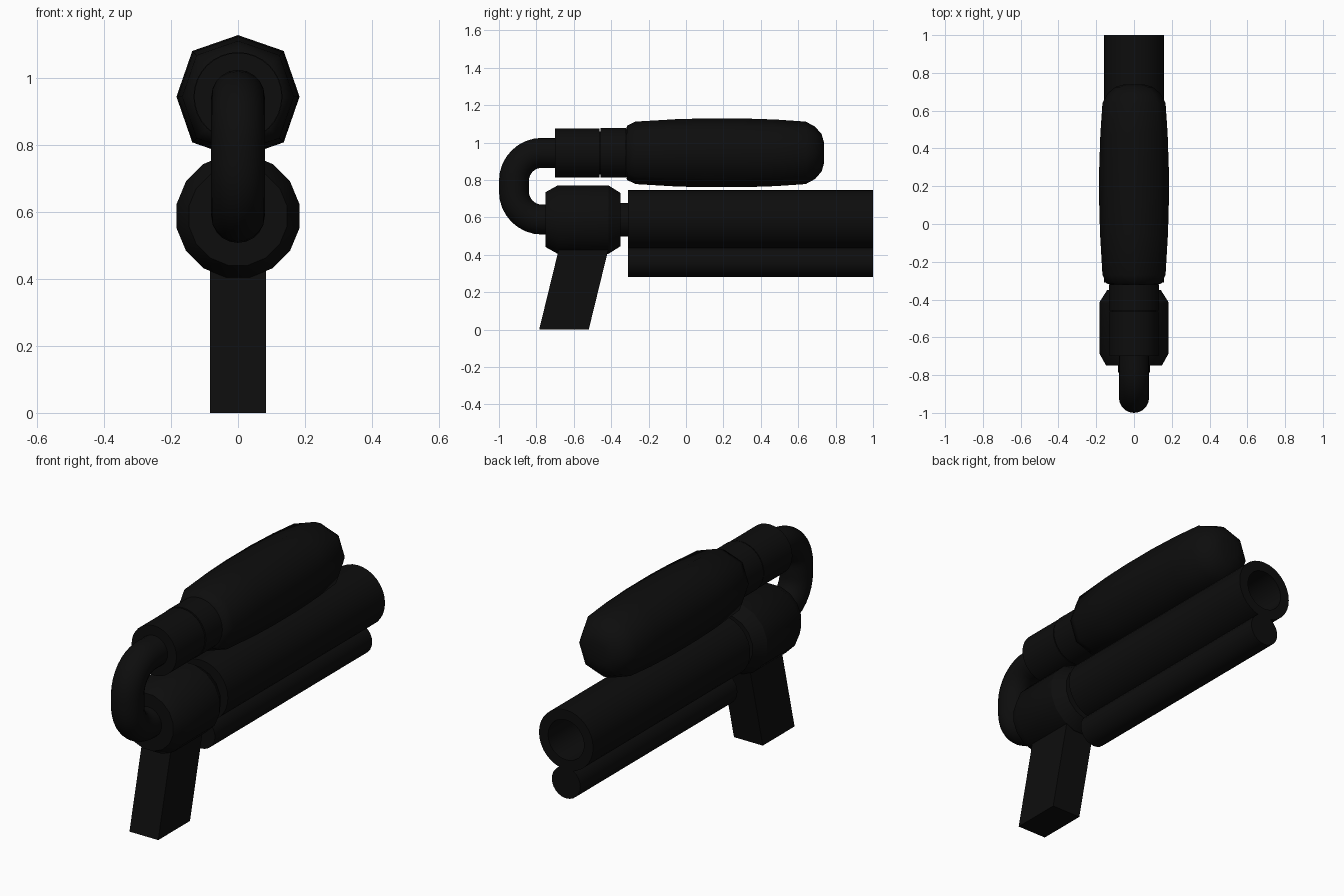
import bpy, bmesh, math

if "Cube" in bpy.data.objects:
    bpy.data.objects.remove(bpy.data.objects["Cube"])

black = bpy.data.materials.new("black")
black.diffuse_color = (0.004, 0.004, 0.004, 1)
black.use_nodes = True
black.node_tree.nodes["Principled BSDF"].inputs["Base Color"].default_value = black.diffuse_color


def finish(bm, name, angle=35):
    bmesh.ops.recalc_face_normals(bm, faces=bm.faces)
    mesh = bpy.data.meshes.new(name)
    bm.to_mesh(mesh)
    bm.free()
    ob = bpy.data.objects.new(name, mesh)
    bpy.context.collection.objects.link(ob)
    mesh.materials.append(black)
    bpy.ops.object.select_all(action='DESELECT')
    ob.select_set(True)
    bpy.context.view_layer.objects.active = ob
    bpy.ops.object.shade_smooth_by_angle(angle=math.radians(angle))
    return ob


def skin(bm, rings):
    # bridge successive rings and cap both ends
    n = len(rings[0])
    for a, b in zip(rings, rings[1:]):
        for i in range(n):
            j = (i + 1) % n
            bm.faces.new((a[i], a[j], b[j], b[i]))
    bm.faces.new(rings[0])
    bm.faces.new(rings[-1])


def lathe(name, profile, z, sides, phase=0.0, diagonal=1.0, angle=35):
    # profile of (y, radius) turned about an axis along y at height z
    bm = bmesh.new()
    rings = []
    for y, r in profile:
        ring = []
        for i in range(sides):
            a = 2 * math.pi * (i + phase) / sides
            k = r * (diagonal if i % 2 else 1)
            ring.append(bm.verts.new((k * math.cos(a), y, z + k * math.sin(a))))
        rings.append(ring)
    skin(bm, rings)
    return finish(bm, name, angle)


LOW, HIGH = 0.588, 0.945

# Barrel with open bore, and the tube under it
lathe("barrel", [(-0.31, 0.158), (1, 0.158), (1, 0.105), (0.65, 0.105)], LOW, 32)
lathe("lower_tube", [(-0.31, 0.083), (1, 0.083)], 0.363, 24)

# Chamfered receiver and its collar
lathe("receiver", [(-0.75, 0.146), (-0.75, 0.15), (-0.685, 0.187), (-0.415, 0.187),
                   (-0.35, 0.145)], LOW, 16, 0.5, angle=30)
lathe("collar", [(-0.37, 0.09), (-0.29, 0.09)], LOW, 24)

# Eight-sided pressure tank
lathe("tank", [(-0.322, 0.12), (-0.315, 0.145), (-0.27, 0.167), (-0.05, 0.18), (0.1, 0.184),
               (0.3, 0.184), (0.48, 0.178), (0.64, 0.167), (0.69, 0.14), (0.725, 0.1),
               (0.738, 0.055)], HIGH, 8, 0, 1.05, angle=60)

# Valve in two sections
lathe("valve_rear", [(-0.70, 0.131), (-0.463, 0.131)], HIGH, 32)
lathe("valve_front", [(-0.463, 0.115), (-0.457, 0.115), (-0.457, 0.133), (-0.32, 0.133)], HIGH, 32)

# Hose from receiver round to valve: path of (y, z, direction angle)
bend, back = 0.15, -0.92
path = [(-0.68, LOW, math.pi)]
for zc, start in ((LOW + bend, -90), (HIGH - bend, -180)):
    for i in range(9):
        a = math.radians(start - 90 * i / 8)
        path.append((back + bend + bend * math.cos(a), zc + bend * math.sin(a), a - math.pi / 2))
path.append((-0.65, HIGH, 0))
bm = bmesh.new()
rings = []
for y, z, d in path:
    ring = []
    for i in range(20):
        t = 2 * math.pi * i / 20
        u = 0.08 * math.sin(t)
        ring.append(bm.verts.new((0.08 * math.cos(t), y - u * math.sin(d), z + u * math.cos(d))))
    rings.append(ring)
skin(bm, rings)
finish(bm, "hose")

# Slanted grip
bm = bmesh.new()
skin(bm, [[bm.verts.new((x, y, z)) for y, z in
           ((-0.785, 0), (-0.52, 0), (-0.398, 0.5), (-0.663, 0.5))] for x in (-0.084, 0.084)])
finish(bm, "grip")
